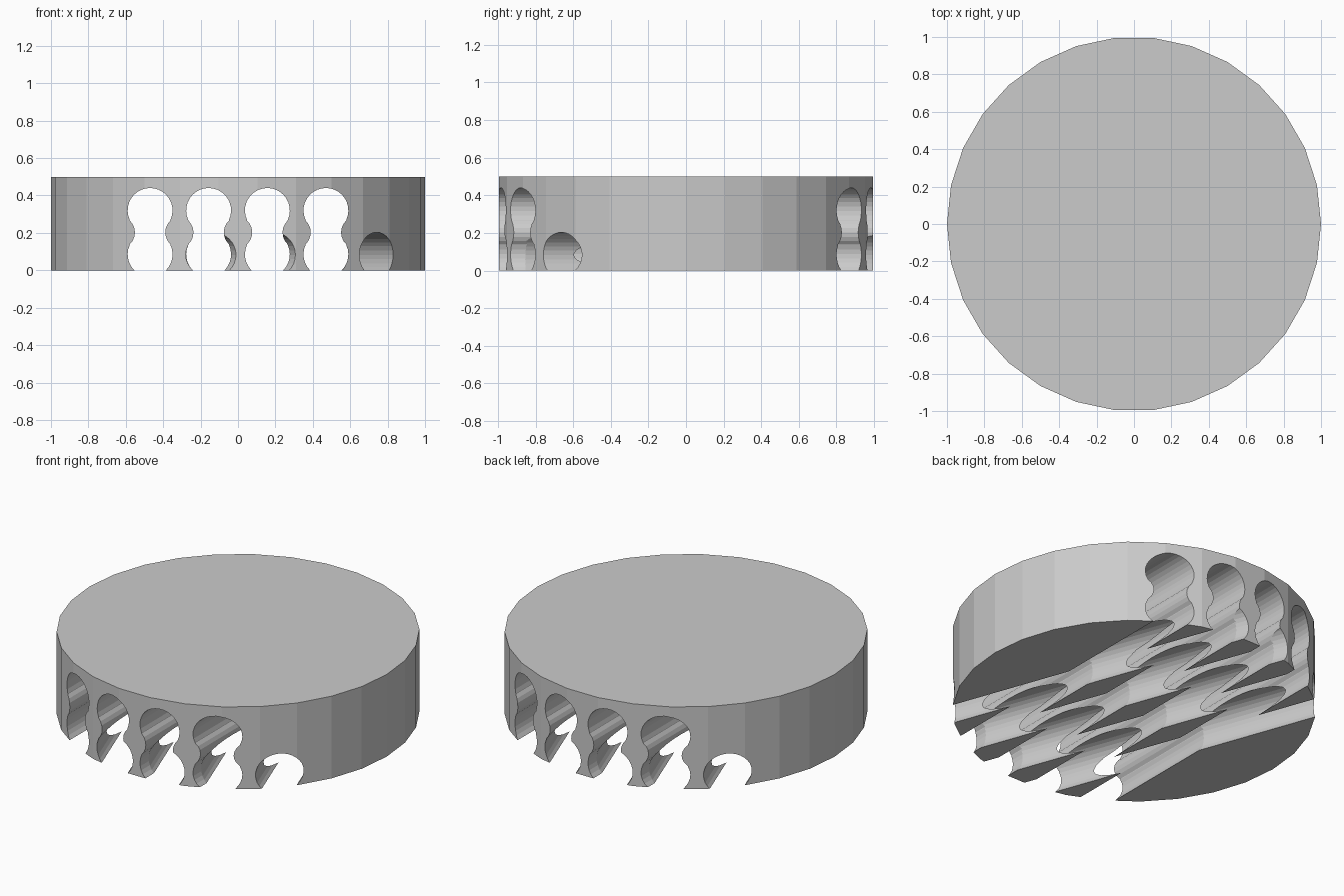
import bpy, bmesh, math
from mathutils import Matrix

if "Cube" in bpy.data.objects:
    bpy.data.objects.remove(bpy.data.objects["Cube"])

R = 0.12                      # channel radius
Z_LOW, Z_HIGH = 0.085, 0.32   # lobe centre heights
OFFSETS = [-0.47, -0.157, 0.157, 0.47]


def arc(cx, cz, r, a0, a1, n):
    return [(cx + r * math.cos(math.radians(a0 + (a1 - a0) * i / n)),
             cz + r * math.sin(math.radians(a0 + (a1 - a0) * i / n))) for i in range(n + 1)]


def channel_cutter(name, profile, angle):
    """Four parallel prisms of the x-z profile along y, turned about z."""
    bm = bmesh.new()
    for off in OFFSETS:
        face = bm.faces.new([bm.verts.new((off + x, -1.5, z)) for x, z in profile])
        ext = bmesh.ops.extrude_face_region(bm, geom=[face])
        moved = [g for g in ext["geom"] if isinstance(g, bmesh.types.BMVert)]
        bmesh.ops.translate(bm, verts=moved, vec=(0, 3, 0))
    bmesh.ops.recalc_face_normals(bm, faces=bm.faces)
    bm.transform(Matrix.Rotation(math.radians(angle), 4, 'Z'))
    mesh = bpy.data.meshes.new(name)
    bm.to_mesh(mesh)
    bm.free()
    obj = bpy.data.objects.new(name, mesh)
    bpy.context.collection.objects.link(obj)
    obj.hide_render = True
    return obj


# Disc body
bpy.ops.mesh.primitive_cylinder_add(vertices=30, radius=1, depth=0.5, location=(0, 0, 0.25),
                                    rotation=(0, 0, math.pi / 2))
disc = bpy.context.object
disc.name = "disc"

# Straight channels: two lobes joined by a rounded waist
half = arc(0, Z_HIGH, R, 90, -24.6, 10)
half += arc(0.168, 0.2025, 0.087, 133, 227, 6)
half += arc(0, Z_LOW, R, 24.6, -90, 10)
profile = half + [(-x, z) for x, z in reversed(half[1:-1])]
straight = channel_cutter("straight_channels", profile, 0)

# Slanted channels: lower lobe only
circle = arc(0, 0.083, R, 0, 360, 32)[:-1]
slanted = channel_cutter("slanted_channels", circle, 20)

# Cut both sets out of the disc
bpy.context.view_layer.objects.active = disc
for cutter in (straight, slanted):
    mod = disc.modifiers.new(cutter.name, 'BOOLEAN')
    mod.operation = 'DIFFERENCE'
    mod.solver = 'EXACT'
    mod.object = cutter
    bpy.ops.object.modifier_apply(modifier=mod.name)
    bpy.data.objects.remove(cutter)
